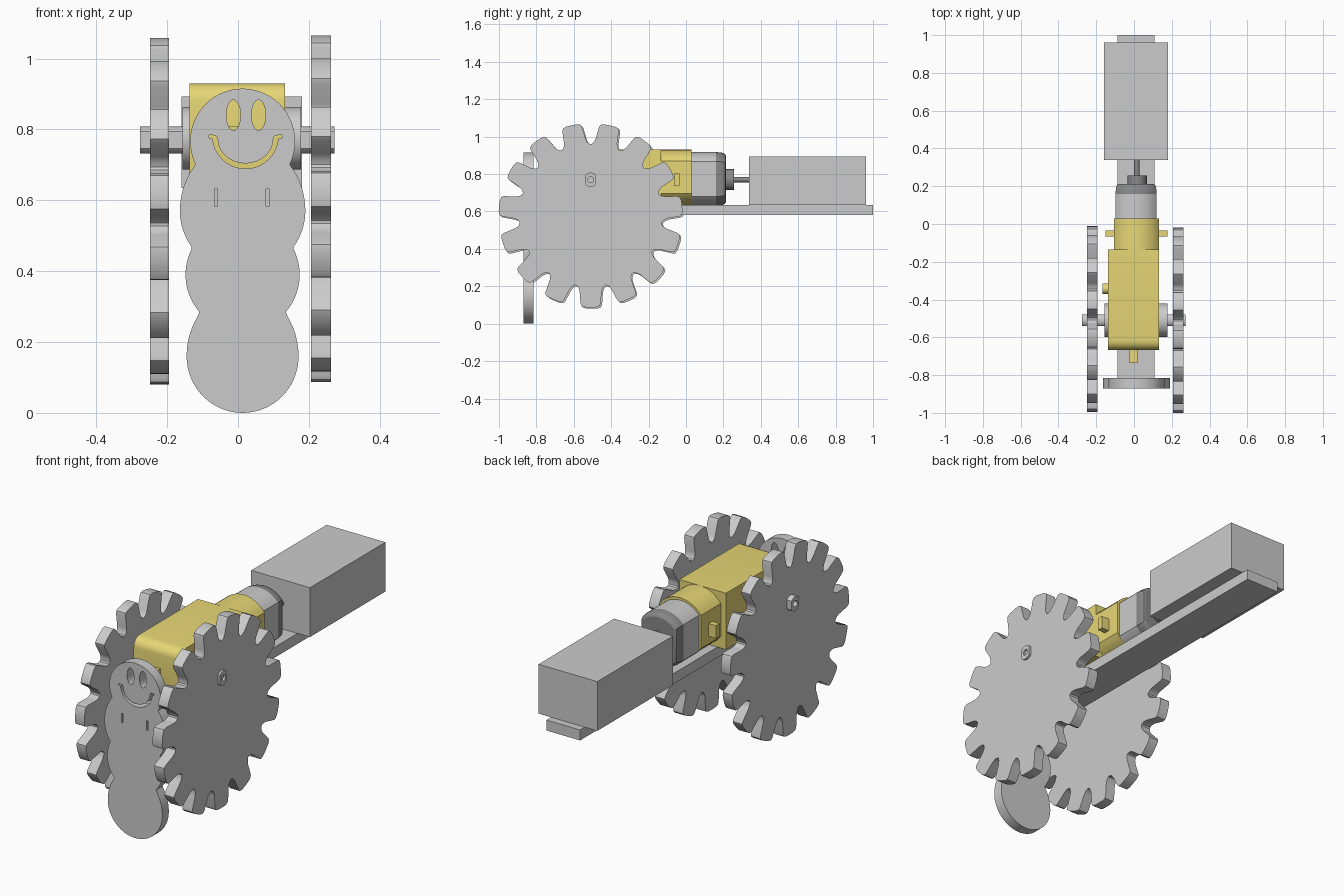
import bpy, bmesh
from math import sin, cos, acos, asin, pi, radians
from mathutils import Matrix

if "Cube" in bpy.data.objects:
    bpy.data.objects.remove(bpy.data.objects["Cube"])


def material(name, rgb):
    m = bpy.data.materials.new(name)
    m.diffuse_color = (*rgb, 1)
    m.use_nodes = True
    m.node_tree.nodes["Principled BSDF"].inputs["Base Color"].default_value = m.diffuse_color
    return m


YELLOW = material("yellow_plastic", (0.8, 0.68, 0.18))
METAL = material("motor_metal", (0.6, 0.6, 0.6))
DARK = material("dark_plastic", (0.25, 0.25, 0.25))


def finish(ob, mat=None, angle=30):
    bpy.ops.object.select_all(action='DESELECT')
    ob.select_set(True)
    bpy.context.view_layer.objects.active = ob
    if mat:
        ob.data.materials.clear()
        ob.data.materials.append(mat)
    bpy.ops.object.shade_smooth_by_angle(angle=radians(angle))
    return ob


def mesh_object(name, bm, mat=None):
    bmesh.ops.recalc_face_normals(bm, faces=bm.faces[:])
    me = bpy.data.meshes.new(name)
    bm.to_mesh(me)
    bm.free()
    ob = bpy.data.objects.new(name, me)
    bpy.context.collection.objects.link(ob)
    return finish(ob, mat)


def prism(name, loops, axis, a, b, mat=None):
    """Outline plus holes, extruded along x (outline in y,z) or y (outline in x,z)."""
    cu = bpy.data.curves.new(name, 'CURVE')
    cu.dimensions, cu.fill_mode, cu.extrude = '2D', 'BOTH', (b - a) / 2
    for pts in loops:
        s = cu.splines.new('POLY')
        s.points.add(len(pts) - 1)
        for p, (u, v) in zip(s.points, pts):
            p.co = (u, v, 0, 1)
        s.use_cyclic_u = True
    tmp = bpy.data.objects.new(name + "_curve", cu)
    bpy.context.collection.objects.link(tmp)
    bpy.context.view_layer.update()
    me = bpy.data.meshes.new_from_object(tmp.evaluated_get(bpy.context.evaluated_depsgraph_get()))
    bpy.data.objects.remove(tmp)
    rot = Matrix.Rotation(pi / 2, 4, 'X')
    if axis == 'x':
        rot = Matrix.Rotation(pi / 2, 4, 'Z') @ rot
    mid = (a + b) / 2
    shift = Matrix.Translation((mid, 0, 0) if axis == 'x' else (0, mid, 0))
    bm = bmesh.new()
    bm.from_mesh(me)
    bpy.data.meshes.remove(me)
    bm.transform(shift @ rot)
    bmesh.ops.remove_doubles(bm, verts=bm.verts[:], dist=1e-5)
    return mesh_object(name, bm, mat)


def box(name, x, y, z, mat=None):
    bm = bmesh.new()
    bmesh.ops.create_cube(bm, size=1)
    bm.transform(Matrix.Translation([sum(r) / 2 for r in (x, y, z)])
                 @ Matrix.Diagonal([r[1] - r[0] for r in (x, y, z)] + [1]))
    return mesh_object(name, bm, mat)


def ellipse(cu, cv, ru, rv, n=32):
    return [(cu + ru * cos(2 * pi * i / n), cv + rv * sin(2 * pi * i / n)) for i in range(n)]


def flat_sided(cx, cz, r, flat, n=16):
    """Circle with its two sides cut flat at +-flat."""
    t = asin(flat / r)
    arc = [(r * sin(-t + 2 * t * i / n), r * cos(-t + 2 * t * i / n)) for i in range(n + 1)]
    return [(cx + u, cz + v) for u, v in arc] + [(cx - u, cz - v) for u, v in arc]


def loft(name, profile, cx, cz, sections, mat):
    """Profile (x,z) swept through (y, scale) sections."""
    bm = bmesh.new()
    rings = [[bm.verts.new((cx + u * s, y, cz + v * s)) for u, v in profile] for y, s in sections]
    n = len(profile)
    for r0, r1 in zip(rings, rings[1:]):
        for i in range(n):
            bm.faces.new((r0[i], r0[(i + 1) % n], r1[(i + 1) % n], r1[i]))
    bm.faces.new(rings[0])
    bm.faces.new(rings[-1])
    return mesh_object(name, bm, mat)


AY, AZ = -0.51, 0.77   # axle line

# Toothed wheels, mounted off-centre on the axle
half = [(0, .492), (.03, .491), (.048, .485), (.054, .472), (.059, .405), (.065, .386), (.075, .374)]
tooth = [(-u, v) for u, v in half[:0:-1]] + half


def wheel(name, x0, x1, cy, cz):
    pts = []
    for k in range(15):
        a = pi - 2 * pi * k / 15
        pts += [(cy + u * cos(a) - v * sin(a), cz + u * sin(a) + v * cos(a)) for u, v in tooth]
    prism(name, [pts], 'x', x0, x1)


wheel("left_wheel", -0.248, -0.194, -0.503, 0.572)
wheel("right_wheel", 0.206, 0.262, -0.510, 0.579)

# Axle with flats and a bore, and its two collars
prism("axle", [flat_sided(AY, AZ, 0.038, 0.03), ellipse(AY, AZ, 0.016, 0.016, 16)], 'x', -0.276, 0.273)
for name, a, b in (("left_collar", -0.157, -0.135), ("right_collar", 0.13, 0.178)):
    prism(name, [ellipse(AY, AZ + .005, 0.088, 0.088, 48)], 'x', a, b)

# Yellow gearbox with rounded front edges
r = 0.05
side = [(-0.135, 0.635), (-0.135, 0.93)]
for cz, a0 in ((0.93 - r, 90), (0.635 + r, 180)):
    side += [(-0.667 + r + r * cos(radians(a0 + 15 * i)), cz + r * sin(radians(a0 + 15 * i))) for i in range(7)]
prism("gearbox", [side], 'x', -0.137, 0.133, YELLOW)
prism("gearbox_neck", [flat_sided(0.013, 0.782, 0.148, 0.12)], 'y', -0.137, 0.03, YELLOW)
box("clip_tabs", (-0.15, 0.177), (-0.065, -0.035), (0.735, 0.802), YELLOW)
prism("side_peg", [ellipse(-0.342, AZ, 0.028, 0.028, 24)], 'x', -0.168, -0.13, YELLOW)
prism("front_lug", [[(-0.66, 0.735), (-0.66, 0.81), (-0.735, 0.81), (-0.735, 0.735)],
                    ellipse(-0.7, 0.772, 0.018, 0.018, 16)], 'x', -0.024, 0.018, YELLOW)

# Motor can, rounded rear, boss and shaft
can = flat_sided(0, 0, 0.143, 0.108)
loft("motor_can", can, 0.011, 0.774, [(0.03, 1), (0.16, 1)], METAL)
loft("motor_rear", can, 0.011, 0.774, [(0.16, 1), (0.18, .995), (0.197, .97), (0.208, .93), (0.213, .87)], DARK)
prism("motor_boss", [ellipse(0.017, AZ, 0.052, 0.056)], 'y', 0.21, 0.257, DARK)
prism("motor_shaft", [ellipse(0.015, AZ, 0.014, 0.014, 20)], 'y', 0.25, 0.345, DARK)

# Battery box and base bar
box("battery_box", (-0.16, 0.18), (0.338, 0.962), (0.635, 0.893))
box("base_bar", (-0.087, 0.108), (-0.82, 1.0), (0.58, 0.635))

# Front plate: four stacked lobes (centre z, half width, height up, height down, top z, bottom z)
CX = 0.013
lobes = [(0.766, 0.148, 0.149, 0.149, 0.915, 0.701),
         (0.570, 0.177, 0.198, 0.174, 0.701, 0.469),
         (0.390, 0.161, 0.161, 0.161, 0.469, 0.285),
         (0.160, 0.158, 0.188, 0.160, 0.285, 0.0)]
edge = []
for cz, w, up, down, zt, zb in lobes:
    t0 = acos(max(-1, min(1, (zt - cz) / up)))
    t1 = acos(max(-1, min(1, (zb - cz) / down)))
    for i in range(25):
        t = t0 + (t1 - t0) * i / 24
        p = (w * sin(t), cz + (up if t < pi / 2 else down) * cos(t))
        if not edge or abs(p[1] - edge[-1][1]) > 1e-4:
            edge.append(p)
outline = [(CX + u, v) for u, v in edge] + [(CX - u, v) for u, v in edge[-2:0:-1]]

# Smile cut-out, eyes and slits
MX = 0.021
tick = [(0.103, 0.776), (0.103, 0.784), (0.084, 0.783), (0.079, 0.776)]
outer = [(.093 * cos(radians(a)), .782 + .093 * sin(radians(a))) for a in range(185, 356, 10)]
inner = [(.078 * cos(radians(a)), .772 + .068 * sin(radians(a))) for a in range(355, 184, -10)]
mouth = outer + tick + inner + [(-u, v) for u, v in tick[::-1]]
holes = [[(MX + u, v) for u, v in mouth]]
holes += [ellipse(x, 0.84, 0.02, 0.043) for x in (-0.013, 0.058)]
holes += [[(x, .582), (x + .008, .582), (x + .008, .632), (x, .632)] for x in (-0.066, 0.079)]
prism("front_plate", [outline] + holes, 'y', -0.87, -0.816)
